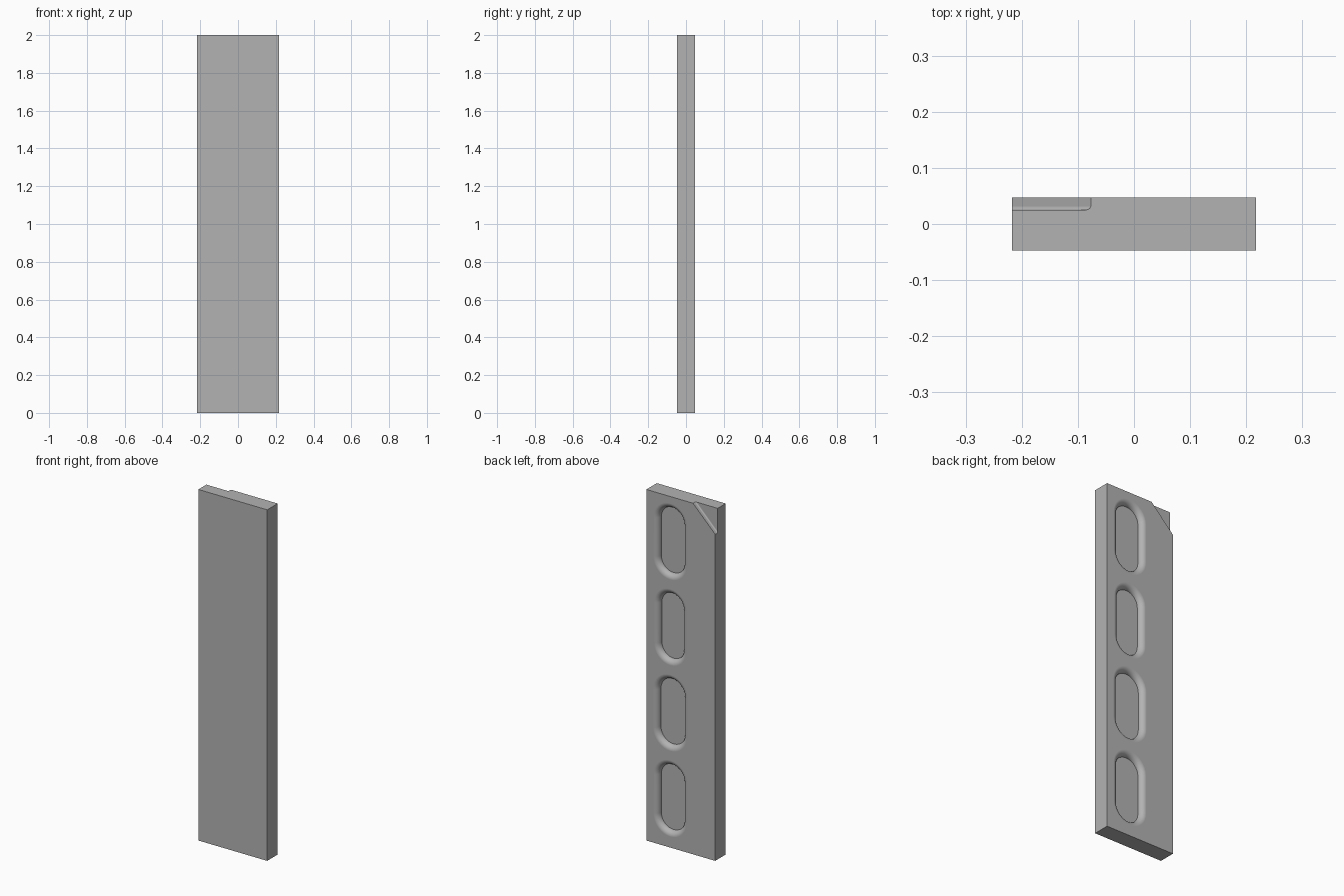
import bpy, bmesh, math

if "Cube" in bpy.data.objects:
    bpy.data.objects.remove(bpy.data.objects["Cube"])

W, D, H = 0.434, 0.094, 2.0      # panel size
BACK = D / 2
FILLET = 0.03                    # slot depth and rim radius
SLOT_X, SLOT_LEN = 0.066, 0.375
SLOT_WIDTHS = [0.155, 0.147, 0.16, 0.155]


def loft(bm, rings):
    """Skin closed rings of equal length and cap both ends."""
    loops = [[bm.verts.new(p) for p in ring] for ring in rings]
    n = len(loops[0])
    for a, b in zip(loops, loops[1:]):
        for i in range(n):
            j = (i + 1) % n
            bm.faces.new((a[i], a[j], b[j], b[i]))
    bm.faces.new(loops[0][::-1])
    bm.faces.new(loops[-1])


def capsule(width, grow, y, zc, seg=16):
    """Upright capsule outline, widened by grow, at depth y."""
    half, r = (SLOT_LEN - width) / 2, width / 2 + grow
    pts = []
    for side in (0, 1):
        for i in range(seg + 1):
            t = math.pi * (side + i / seg)
            pts.append((SLOT_X + r * math.cos(t), y,
                        zc + (half if side == 0 else -half) + r * math.sin(t)))
    return pts


def make_object(name, bm):
    bmesh.ops.recalc_face_normals(bm, faces=bm.faces)
    me = bpy.data.meshes.new(name)
    bm.to_mesh(me)
    bm.free()
    ob = bpy.data.objects.new(name, me)
    bpy.context.collection.objects.link(ob)
    return ob


def apply(ob, kind, **settings):
    mod = ob.modifiers.new(kind.lower(), kind)
    for key, value in settings.items():
        setattr(mod, key, value)
    bpy.ops.object.select_all(action='DESELECT')
    bpy.context.view_layer.objects.active = ob
    ob.select_set(True)
    bpy.ops.object.modifier_apply(modifier=mod.name)


# Panel slab
bm = bmesh.new()
bmesh.ops.create_cube(bm, size=1)
for v in bm.verts:
    v.co = (v.co.x * W, v.co.y * D, (v.co.z + 0.5) * H)
panel = make_object("panel", bm)

# Cutter for the four finger slots with rounded rims
bm = bmesh.new()
for k, width in enumerate(SLOT_WIDTHS):
    zc = 1.743 - 0.488 * k
    rings = []
    for i in range(11):
        t = math.pi / 2 * i / 10
        rings.append(capsule(width, FILLET * (1 - math.cos(t)),
                             BACK - FILLET + FILLET * math.sin(t), zc))
    rings.append(capsule(width, FILLET, BACK + 0.02, zc))
    loft(bm, rings)
slot_cutter = make_object("slot_cutter", bm)

# Cutter for the diagonal corner notch, with a small fillet along its floor
FLOOR, R = 0.025, 0.007
profile = [(0, BACK + 0.02)]
for i in range(7):
    t = math.pi / 2 * i / 6
    profile.append((R - R * math.cos(t), FLOOR + R - R * math.sin(t)))
profile += [(0.3, FLOOR), (0.3, BACK + 0.02)]
s = math.sqrt(0.5)
mid_x, mid_z = -W / 2 + 0.07, H - 0.07
bm = bmesh.new()
loft(bm, [[(mid_x - u * s + e * s, y, mid_z + u * s + e * s) for u, y in profile]
          for e in (-0.4, 0.4)])
notch_cutter = make_object("notch_cutter", bm)

for cutter in (slot_cutter, notch_cutter):
    cutter.hide_render = True
    apply(panel, 'BOOLEAN', operation='DIFFERENCE', solver='EXACT', object=cutter)
    bpy.data.objects.remove(cutter)

# Smooth rims, flat faces elsewhere
bpy.ops.object.select_all(action='DESELECT')
panel.select_set(True)
bpy.context.view_layer.objects.active = panel
bpy.ops.object.shade_smooth_by_angle(angle=math.radians(30))
apply(panel, 'WEIGHTED_NORMAL', keep_sharp=True, weight=100)

# Single grey finish
grey = bpy.data.materials.new("grey")
grey.diffuse_color = (0.45, 0.45, 0.45, 1)
grey.use_nodes = True
grey.node_tree.nodes["Principled BSDF"].inputs["Base Color"].default_value = grey.diffuse_color
panel.data.materials.clear()
panel.data.materials.append(grey)
